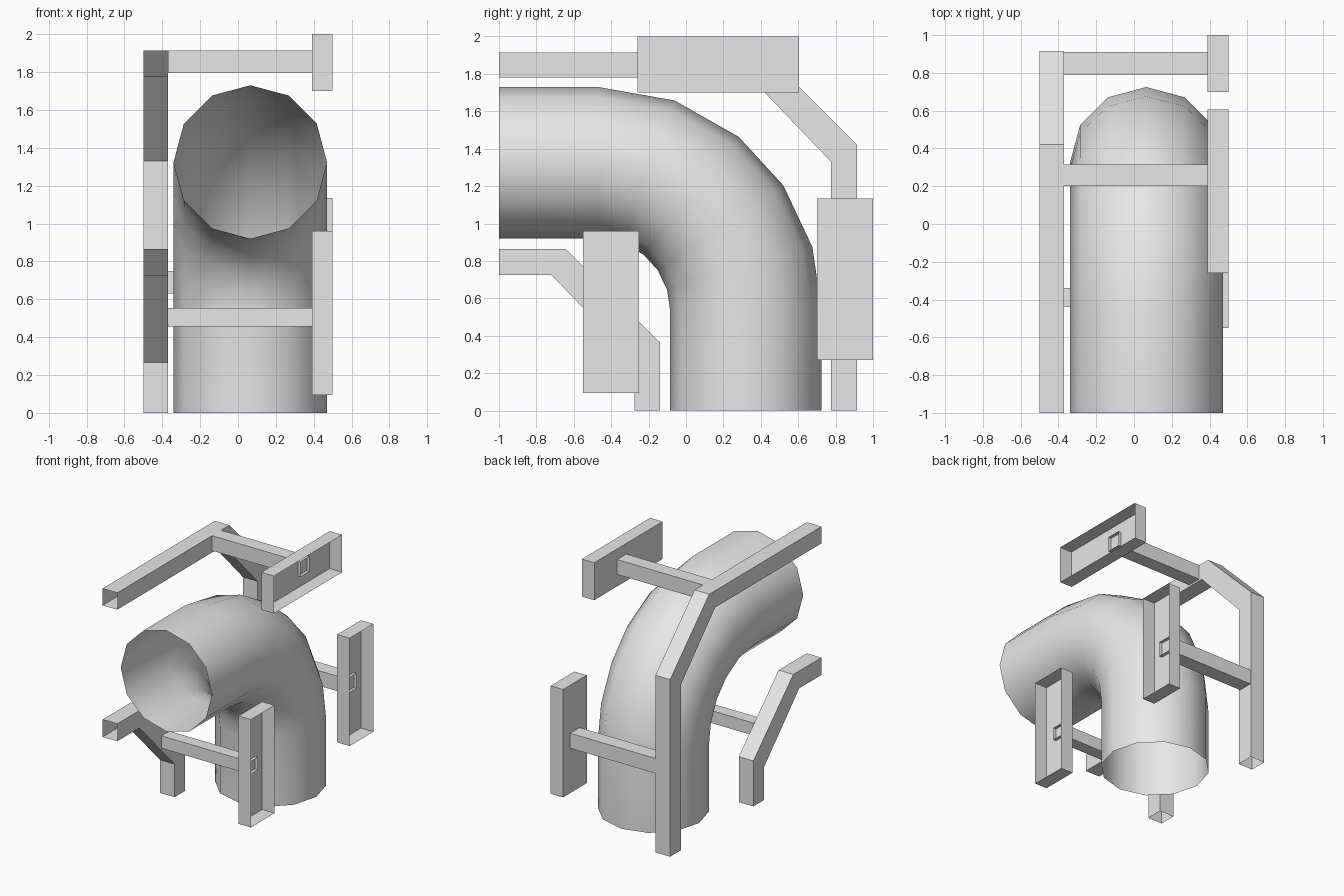
import bpy, bmesh
from math import sin, cos, pi, radians

if "Cube" in bpy.data.objects:
    bpy.data.objects.remove(bpy.data.objects["Cube"])

grey = bpy.data.materials.new("plain_grey")
grey.use_nodes = True
GREY = (0.8, 0.8, 0.8, 1)
grey.diffuse_color = GREY
grey.node_tree.nodes["Principled BSDF"].inputs["Base Color"].default_value = GREY


def finish(name, bm):
    mesh = bpy.data.meshes.new(name)
    bm.to_mesh(mesh)
    bm.free()
    mesh.materials.append(grey)
    obj = bpy.data.objects.new(name, mesh)
    bpy.context.collection.objects.link(obj)
    return obj


def loft(name, rings):
    """Skin a row of closed rings, leaving both ends open."""
    bm = bmesh.new()
    rows = [[bm.verts.new(p) for p in ring] for ring in rings]
    n = len(rows[0])
    for a, b in zip(rows, rows[1:]):
        for i in range(n):
            j = (i + 1) % n
            bm.faces.new((a[i], b[i], b[j], a[j]))
    return finish(name, bm)


# Bent pipe: twelve-sided section swept round a quarter turn
PIPE_X, PIPE_R, BEND_R = 0.065, 0.405, 0.79
BEND_Y, BEND_Z = -0.47, 0.535


def pipe_ring(angle, y, z):
    ring = []
    for i in range(12):
        t = 2 * pi * i / 12
        r = PIPE_R * cos(t)
        ring.append((PIPE_X + PIPE_R * sin(t), y + r * cos(angle), z + r * sin(angle)))
    return ring


rings = [pipe_ring(pi / 2, -1, BEND_Z + BEND_R)]
for deg in (90, 70, 51, 34, 16.5, 0):
    a = radians(deg)
    rings.append(pipe_ring(a, BEND_Y + BEND_R * cos(a), BEND_Z + BEND_R * sin(a)))
rings.append(pipe_ring(0, BEND_Y + BEND_R, 0))
pipe = loft("bent_pipe", rings)
bpy.context.view_layer.objects.active = pipe
pipe.select_set(True)
bpy.ops.object.shade_smooth_by_angle(angle=radians(50))
pipe.select_set(False)


# Square rails that follow the bend, open at both ends
def rail(name, outer, inner):
    x0, x1 = -0.5, -0.37
    loft(name, [[(x0, *o), (x1, *o), (x1, *i), (x0, *i)] for o, i in zip(outer, inner)])


rail("outer_rail",
     [(-1, 1.915), (0.42, 1.915), (0.915, 1.42), (0.915, 0)],
     [(-1, 1.78), (0.345, 1.78), (0.775, 1.33), (0.775, 0)])
rail("inner_rail",
     [(-1, 0.865), (-0.645, 0.865), (-0.14, 0.365), (-0.14, 0)],
     [(-1, 0.725), (-0.72, 0.725), (-0.275, 0.265), (-0.275, 0)])


# Shallow trays, open on the left side, each held by a hollow beam
def tray(name, y0, y1, z0, z1):
    bm = bmesh.new()
    bmesh.ops.create_cube(bm, size=1)
    for v in bm.verts:
        v.co = (0.5 if v.co.x > 0 else 0.39,
                y1 if v.co.y > 0 else y0,
                z1 if v.co.z > 0 else z0)
    bm.normal_update()
    bmesh.ops.delete(bm, geom=[f for f in bm.faces if f.normal.x > 0.9], context="FACES")
    finish(name, bm)


def beam(name, y0, y1, z0, z1):
    loft(name, [[(x, y0, z0), (x, y1, z0), (x, y1, z1), (x, y0, z1)] for x in (-0.37, 0.415)])


tray("top_tray", -0.26, 0.605, 1.7, 2.0)
tray("back_tray", 0.7, 1.0, 0.27, 1.135)
tray("front_tray", -0.55, -0.25, 0.095, 0.96)
beam("top_beam", 0.2, 0.315, 1.795, 1.915)
beam("back_beam", 0.79, 0.91, 0.63, 0.75)
beam("front_beam", -0.44, -0.34, 0.455, 0.555)
